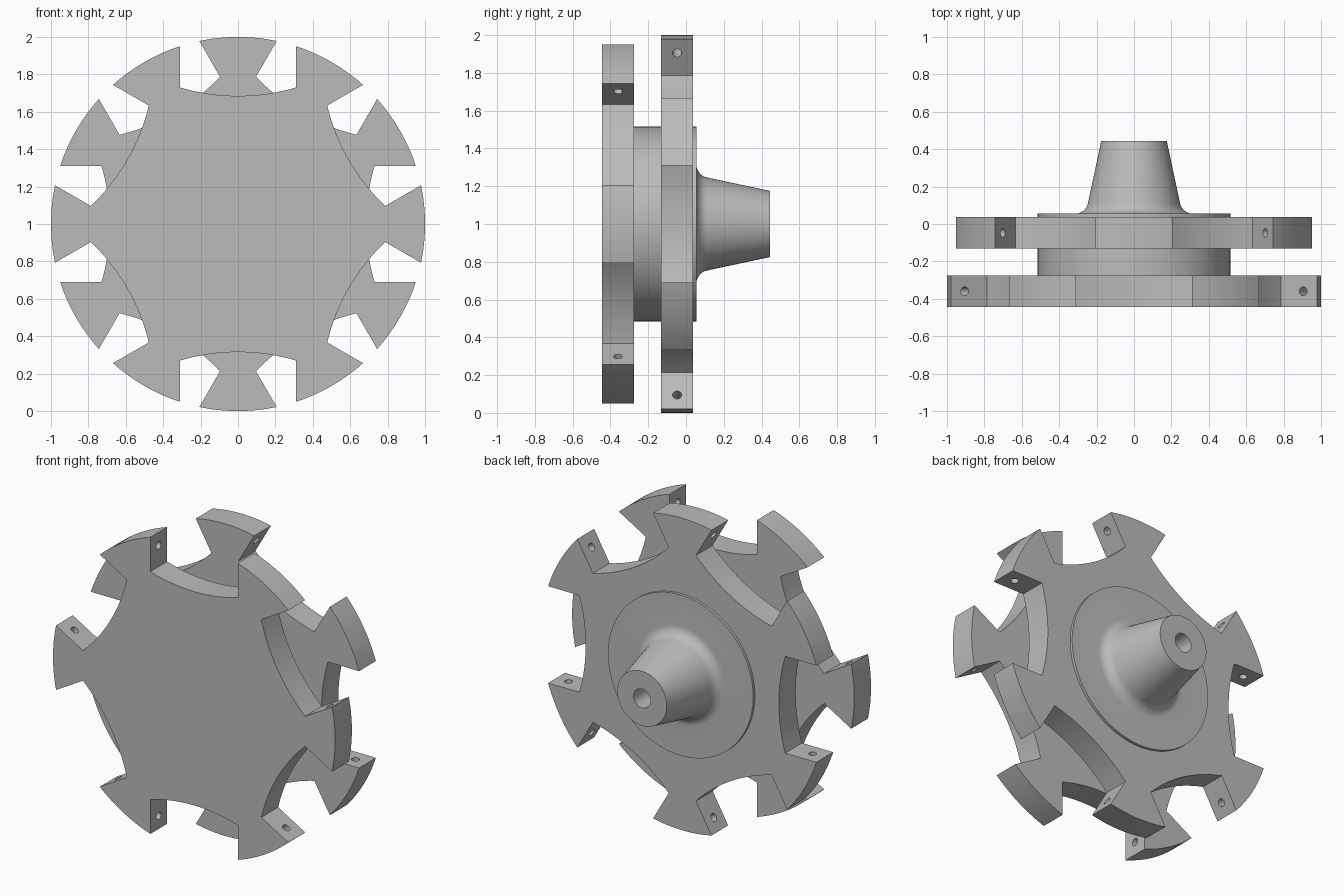
import bpy, bmesh
from math import sin, cos, asin, sqrt, pi, radians
from mathutils import Vector, Matrix

if "Cube" in bpy.data.objects:
    bpy.data.objects.remove(bpy.data.objects["Cube"])

grey = bpy.data.materials.new("plain_grey")
grey.use_nodes = True
COLOUR = (0.5, 0.5, 0.5, 1)
grey.diffuse_color = COLOUR
grey.node_tree.nodes["Principled BSDF"].inputs["Base Color"].default_value = COLOUR

AXIS_Z = 1.0         # height of the wheel axis
SLOT = 0.31          # half width of each slot
FLOOR = 0.685        # distance from axis to middle of slot floor
FLOOR_R = 1.09       # radius of the curved slot floor
THICK = 0.17         # plate thickness
HOLE_AT = 0.866      # distance of pin holes along the slot


def finish(bm, name):
    bmesh.ops.recalc_face_normals(bm, faces=bm.faces)
    mesh = bpy.data.meshes.new(name)
    bm.to_mesh(mesh)
    bm.free()
    mesh.materials.append(grey)
    obj = bpy.data.objects.new(name, mesh)
    bpy.context.collection.objects.link(obj)
    return obj


def smooth(obj):
    bpy.ops.object.select_all(action='DESELECT')
    obj.select_set(True)
    bpy.context.view_layer.objects.active = obj
    bpy.ops.object.shade_smooth_by_angle(angle=radians(30))


def cut(obj, cutter):
    mod = obj.modifiers.new("holes", 'BOOLEAN')
    mod.operation = 'DIFFERENCE'
    mod.solver = 'EXACT'
    mod.object = cutter
    bpy.context.view_layer.objects.active = obj
    bpy.ops.object.modifier_apply(modifier=mod.name)
    bpy.data.objects.remove(cutter)


def outline(turn):
    """Six flared arms separated by slots with curved floors."""
    half_gap = asin(SLOT)
    half_floor = asin(SLOT / FLOOR_R)
    points = []
    for k in range(6):
        gap = turn + k * pi / 3
        # Slot floor, in slot coordinates
        local = []
        for i in range(17):
            a = half_floor * (i / 8 - 1)
            local.append((FLOOR + FLOOR_R * (1 - cos(a)), FLOOR_R * sin(a)))
        points += [(u * cos(gap) - v * sin(gap), u * sin(gap) + v * cos(gap))
                   for u, v in local]
        # Rounded tip of the following arm
        for i in range(13):
            a = gap + half_gap + (pi / 3 - 2 * half_gap) * i / 12
            points.append((cos(a), sin(a)))
    return points


def pin_holes(turn, y):
    """Blind holes square to both walls of every slot."""
    bm = bmesh.new()
    for k in range(6):
        for side in (-1, 1):
            place = (Matrix.Translation((0, y, AXIS_Z))
                     @ Matrix.Rotation(-turn - k * pi / 3, 4, 'Y')
                     @ Matrix.Translation((HOLE_AT, 0, side * SLOT)))
            bmesh.ops.create_cone(bm, cap_ends=True, segments=24, radius1=0.024,
                                  radius2=0.024, depth=0.2, matrix=place)
    obj = finish(bm, "pin_hole_cutter")
    obj.hide_render = True
    return obj


def plate(name, y, turn):
    bm = bmesh.new()
    face = bm.faces.new([bm.verts.new((x, y, AXIS_Z + z)) for x, z in outline(turn)])
    extruded = bmesh.ops.extrude_face_region(bm, geom=[face])["geom"]
    bmesh.ops.translate(bm, vec=(0, THICK, 0),
                        verts=[g for g in extruded if isinstance(g, bmesh.types.BMVert)])
    obj = finish(bm, name)
    cut(obj, pin_holes(turn, y + THICK / 2))
    smooth(obj)


# Two slotted plates, half a step apart
plate("front_plate", -0.445, pi / 6)
plate("rear_plate", -0.132, 0)

# Hub drum, filleted tapered shaft and blind bore, as one turned profile
profile = [(0, -0.3), (0.515, -0.3), (0.515, 0.055)]
tilt = asin(0.2)
fillet = 0.07
for i in range(9):
    a = -pi / 2 - (pi / 2 - tilt) * i / 8
    profile.append((0.315 + fillet * cos(a), 0.055 + fillet + fillet * sin(a)))
profile += [(0.175, 0.445), (0.06, 0.445), (0.06, 0.15), (0, 0.15)]
# Fillet is mirrored to curve up from the flat face into the shaft
for i in range(9):
    a = (pi / 2 - tilt) * i / 8
    profile[3 + i] = (0.315 - fillet * sin(a), 0.055 + fillet * (1 - cos(a)))

bm = bmesh.new()
verts = [bm.verts.new((r, y, AXIS_Z)) for r, y in profile]
edges = [bm.edges.new(pair) for pair in zip(verts, verts[1:])]
bmesh.ops.spin(bm, geom=verts + edges, cent=(0, 0, AXIS_Z), axis=(0, 1, 0),
               angle=2 * pi, steps=96, use_merge=False)
bmesh.ops.remove_doubles(bm, verts=bm.verts, dist=0.0005)
smooth(finish(bm, "hub_and_shaft"))
